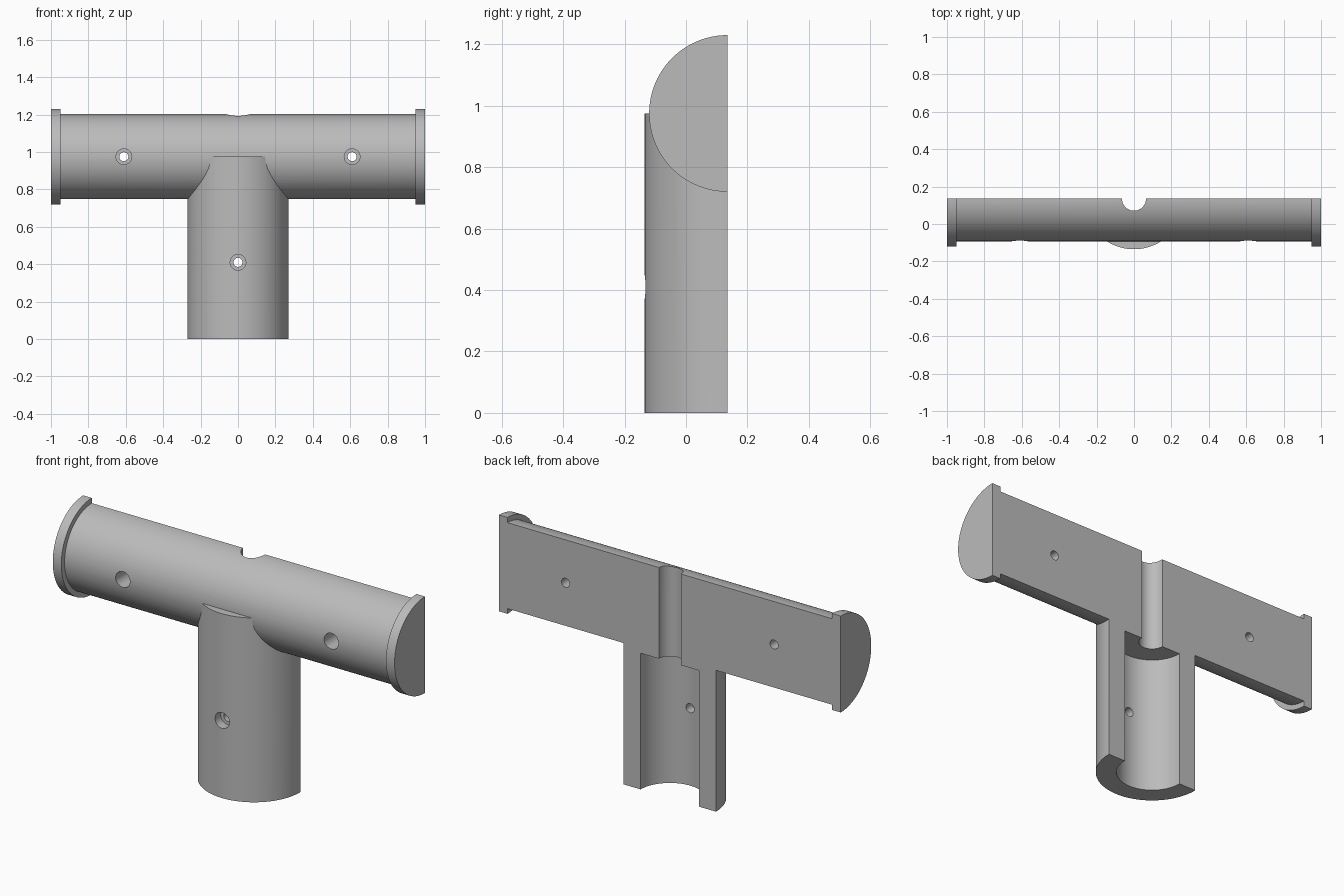
import bpy
import math

cube = bpy.data.objects.get("Cube")
if cube:
    bpy.data.objects.remove(cube, do_unlink=True)

BACK = 0.135      # flat split face, passes through both tube axes
AXIS_Z = 0.975    # height of the crossbar axis
ROTATION = {"x": (0, math.pi / 2, 0), "y": (math.pi / 2, 0, 0), "z": (0, 0, 0)}

grey = bpy.data.materials.new("plain grey")
grey.use_nodes = True
colour = (0.5, 0.5, 0.5, 1)
grey.diffuse_color = colour
grey.node_tree.nodes["Principled BSDF"].inputs["Base Color"].default_value = colour


def rod(name, axis, radius, start, end, centre, sides=96):
    """Cylinder along an axis, from start to end on that axis."""
    location = list(centre)
    location["xyz".index(axis)] = (start + end) / 2
    bpy.ops.mesh.primitive_cylinder_add(
        vertices=sides, radius=radius, depth=end - start,
        location=location, rotation=ROTATION[axis])
    obj = bpy.context.object
    obj.name = name
    obj.data.materials.append(grey)
    return obj


def combine(target, other, operation):
    """Apply a boolean and discard the second object."""
    mod = target.modifiers.new(operation.lower(), "BOOLEAN")
    mod.operation = operation
    mod.solver = "EXACT"
    mod.object = other
    bpy.context.view_layer.objects.active = target
    bpy.ops.object.modifier_apply(modifier=mod.name)
    bpy.data.objects.remove(other, do_unlink=True)


# Crossbar, end flanges and stem joined into one solid
bar_centre = (0, BACK, AXIS_Z)
stem_centre = (0, BACK, 0)
body = rod("tee_fitting_half", "x", 0.2275, -0.97, 0.97, bar_centre)
for side in (-1, 1):
    inner, outer = sorted((side * 0.95, side * 1.0))
    combine(body, rod("end_flange", "x", 0.255, inner, outer, bar_centre), "UNION")
combine(body, rod("stem", "z", 0.27, 0, AXIS_Z, stem_centre), "UNION")

# Stem socket and the narrow channel above it
combine(body, rod("socket_cutter", "z", 0.171, -0.1, 0.72, stem_centre), "DIFFERENCE")
combine(body, rod("channel_cutter", "z", 0.064, 0.6, 1.4, stem_centre, 48), "DIFFERENCE")

# Screw holes with wider counterbores at the front
for x, z, floor in ((-0.61, AXIS_Z, 0.035), (0.61, AXIS_Z, 0.035), (0, 0.41, -0.085)):
    hole_end = BACK + 0.1 if x else BACK - 0.05
    combine(body, rod("hole_cutter", "y", 0.024, -0.3, hole_end, (x, 0, z), 32), "DIFFERENCE")
    combine(body, rod("counterbore_cutter", "y", 0.042, -0.3, floor, (x, 0, z), 32), "DIFFERENCE")

# Split away the back half
bpy.ops.mesh.primitive_cube_add(size=1, location=(0, BACK + 0.5, 0.6))
half = bpy.context.object
half.scale = (3, 1, 3)
half.data.materials.append(grey)
bpy.context.view_layer.update()
combine(body, half, "DIFFERENCE")

# Smooth curved faces, crisp edges
bpy.ops.object.select_all(action="DESELECT")
body.select_set(True)
bpy.context.view_layer.objects.active = body
bpy.ops.object.shade_smooth_by_angle(angle=math.radians(25))
